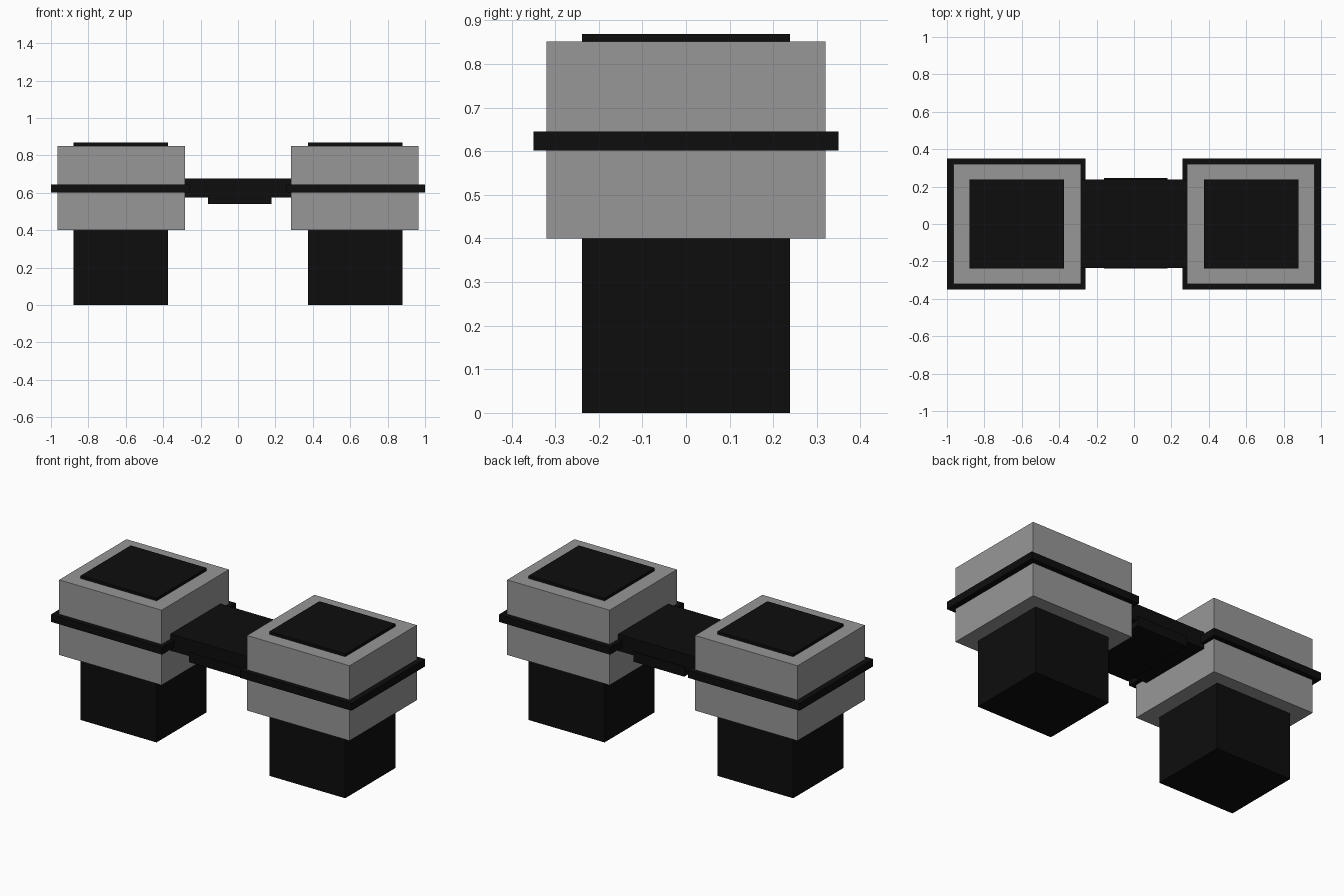
import bpy

if "Cube" in bpy.data.objects:
    bpy.data.objects.remove(bpy.data.objects["Cube"])


def material(name, value):
    m = bpy.data.materials.new(name)
    m.diffuse_color = (value, value, value, 1)
    m.use_nodes = True
    m.node_tree.nodes["Principled BSDF"].inputs["Base Color"].default_value = m.diffuse_color
    return m


BLACK = material("black", 0.004)
GREY = material("mid grey", 0.31)


def box(name, x, y, z, mat):
    """Axis-aligned box from (min, max) ranges."""
    ranges = (x, y, z)
    bpy.ops.mesh.primitive_cube_add(size=1, location=[(a + b) / 2 for a, b in ranges])
    ob = bpy.context.object
    ob.name = name
    ob.data.name = name
    ob.scale = [b - a for a, b in ranges]
    bpy.ops.object.transform_apply(location=False, rotation=False, scale=True)
    ob.data.materials.append(mat)
    return ob


# Two mirrored towers: dark core, grey block, dark band around it
for side, s in (("left", -1), ("right", 1)):
    def span(a, b):
        return tuple(sorted((s * a, s * b)))
    box(side + "_core", span(0.375, 0.88), (-0.238, 0.238), (0, 0.868), BLACK)
    box(side + "_block", span(0.284, 0.966), (-0.32, 0.32), (0.4, 0.851), GREY)
    box(side + "_band", span(0.26, 1.0), (-0.35, 0.35), (0.601, 0.645), BLACK)

# Bridge joining the towers, with a slightly wider plate below its middle
box("bridge", (-0.30, 0.30), (-0.236, 0.239), (0.576, 0.676), BLACK)
box("bridge_underplate", (-0.16, 0.179), (-0.239, 0.245), (0.541, 0.60), BLACK)
